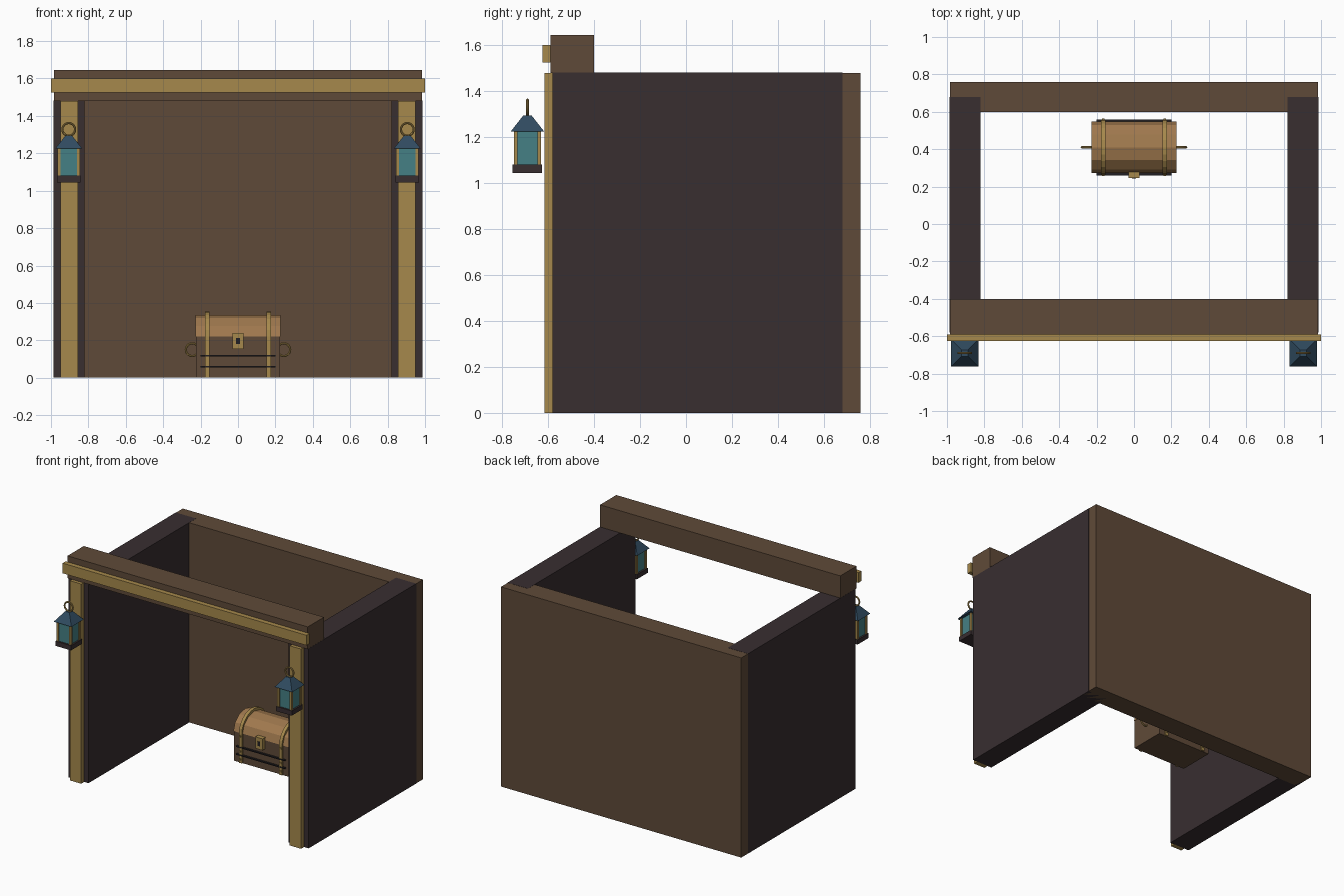
import bpy, bmesh, math

cube = bpy.data.objects.get("Cube")
if cube:
    bpy.data.objects.remove(cube, do_unlink=True)


def material(name, hex_code):
    srgb = [int(hex_code[i:i + 2], 16) / 255 for i in (0, 2, 4)]
    lin = [c / 12.92 if c < 0.04 else ((c + 0.055) / 1.055) ** 2.4 for c in srgb]
    m = bpy.data.materials.new(name)
    m.use_nodes = True
    m.diffuse_color = (*lin, 1)
    m.node_tree.nodes["Principled BSDF"].inputs["Base Color"].default_value = (*lin, 1)
    return m


WOOD = material("brown wood", "5f4a38")
DARK = material("dark wall", "382e30")
GOLD = material("brass", "a6894c")
ROOF = material("slate blue", "304b60")
GLASS = material("teal glass", "458085")
LID = material("tan wood", "a0794e")
IRON = material("black iron", "211f22")


def prism(name, mat, x0, x1, profile):
    """Extrude a closed y-z outline from x0 to x1."""
    bm = bmesh.new()
    face = bm.faces.new([bm.verts.new((x0, y, z)) for y, z in profile])
    ext = bmesh.ops.extrude_face_region(bm, geom=[face])["geom"]
    verts = [v for v in ext if isinstance(v, bmesh.types.BMVert)]
    bmesh.ops.translate(bm, verts=verts, vec=(x1 - x0, 0, 0))
    bmesh.ops.recalc_face_normals(bm, faces=bm.faces)
    mesh = bpy.data.meshes.new(name)
    bm.to_mesh(mesh)
    bm.free()
    mesh.materials.append(mat)
    ob = bpy.data.objects.new(name, mesh)
    bpy.context.collection.objects.link(ob)
    return ob


def box(name, mat, x, y, z):
    return prism(name, mat, x[0], x[1],
                 [(y[0], z[0]), (y[1], z[0]), (y[1], z[1]), (y[0], z[1])])


def block(name, mat, cx, cy, width, z):
    h = width / 2
    return box(name, mat, (cx - h, cx + h), (cy - h, cy + h), z)


def ring(name, loc, radius, thickness):
    bpy.ops.mesh.primitive_torus_add(
        location=loc, rotation=(math.pi / 2, 0, 0), major_radius=radius,
        minor_radius=thickness, major_segments=20, minor_segments=8)
    ob = bpy.context.object
    ob.name = name
    ob.data.materials.append(GOLD)
    bpy.ops.object.shade_smooth_by_angle()


def arch(cy, base, a, b, n):
    steps = [math.pi * i / n for i in range(n + 1)]
    return [(cy + a * math.cos(t), base + b * math.sin(t)) for t in steps]


# Shelter: back wall, beam and trim
box("back_wall", WOOD, (-0.985, 0.985), (0.60, 0.76), (0, 1.48))
box("front_beam", WOOD, (-0.985, 0.985), (-0.59, -0.40), (1.48, 1.645))
box("beam_trim", GOLD, (-1, 1), (-0.625, -0.59), (1.525, 1.60))


def lantern(side, cx, cy):
    block(side + "_lantern_base", DARK, cx, cy, 0.128, (1.045, 1.08))
    block(side + "_lantern_glass", GLASS, cx, cy, 0.102, (1.08, 1.225))
    for sx in (-1, 1):
        for sy in (-1, 1):
            block(side + "_lantern_bar", GOLD, cx + sx * 0.051, cy + sy * 0.051,
                  0.016, (1.08, 1.225))
    bpy.ops.mesh.primitive_cone_add(
        vertices=4, radius1=0.145 / math.sqrt(2), radius2=0.035 / math.sqrt(2),
        depth=0.07, location=(cx, cy, 1.26), rotation=(0, 0, math.pi / 4))
    roof = bpy.context.object
    roof.name = side + "_lantern_roof"
    roof.data.materials.append(ROOF)
    ring(side + "_lantern_ring", (cx, cy, 1.328), 0.034, 0.006)


# Mirrored side walls, posts and lanterns
for side, s in (("left", 1), ("right", -1)):
    box(side + "_wall", DARK, sorted((s * 0.82, s * 0.986)), (-0.58, 0.68), (0, 1.481))
    box(side + "_post", GOLD, sorted((s * 0.855, s * 0.948)), (-0.615, -0.58), (0, 1.48))
    lantern(side, s * 0.905, -0.69)

# Chest body and barrel lid
CY = 0.41
box("chest_body", WOOD, (-0.225, 0.225), (CY - 0.135, CY + 0.135), (0, 0.22))
prism("chest_lid", LID, -0.228, 0.228, arch(CY, 0.22, 0.138, 0.115, 6))

# Chest bands with rivets, and side handles
for side, s in (("left", 1), ("right", -1)):
    cx = s * 0.165
    outline = arch(CY, 0.22, 0.147, 0.133, 12)
    prism(side + "_chest_band", GOLD, cx - 0.012, cx + 0.012,
          [(CY + 0.147, 0.002)] + outline + [(CY - 0.147, 0.002)][::-1])
    for z in (0.03, 0.09, 0.20):
        for f in (-1, 1):
            block(side + "_band_rivet", GOLD, cx, CY + f * 0.147, 0.012, (z - 0.006, z + 0.006))
    ring(side + "_chest_handle", (s * 0.245, CY, 0.15), 0.034, 0.006)

# Iron straps on front and back
for z in (0.06, 0.118):
    box("chest_strap", IRON, (-0.20, 0.20), (CY - 0.15, CY + 0.15), (z - 0.004, z + 0.004))

# Lock
box("chest_lock", GOLD, (-0.03, 0.03), (0.245, 0.28), (0.155, 0.24))
box("keyhole", IRON, (-0.01, 0.01), (0.242, 0.25), (0.18, 0.213))
